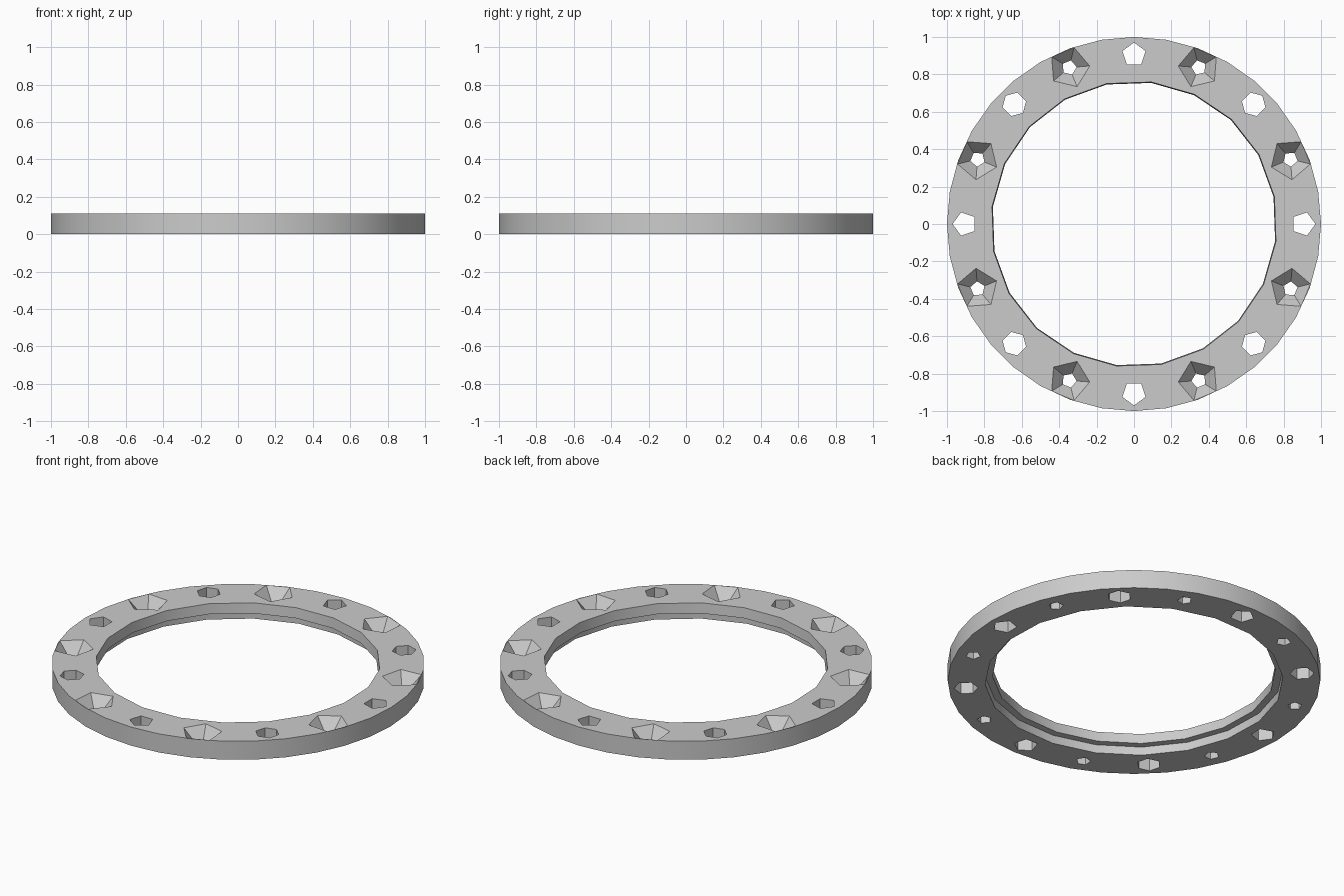
import bpy, bmesh, math

cube = bpy.data.objects.get("Cube")
if cube:
    bpy.data.objects.remove(cube, do_unlink=True)

HEIGHT = 0.11
HOLE_CIRCLE = 0.905

grey = bpy.data.materials.new("plain grey")
grey.use_nodes = True
grey.diffuse_color = (0.6, 0.6, 0.6, 1)
grey.node_tree.nodes["Principled BSDF"].inputs["Base Color"].default_value = (0.6, 0.6, 0.6, 1)


def add_loft(bm, sides, sections, phase=0.0, centre=(0, 0)):
    """Closed solid through regular polygons given as (z, radius), bottom to top."""
    rings = []
    for z, r in sections:
        ring = []
        for i in range(sides):
            a = phase + math.tau * i / sides
            ring.append(bm.verts.new((centre[0] + r * math.cos(a), centre[1] + r * math.sin(a), z)))
        rings.append(ring)
    bm.faces.new(rings[0][::-1])
    bm.faces.new(rings[-1])
    for low, high in zip(rings, rings[1:]):
        for i in range(sides):
            j = (i + 1) % sides
            bm.faces.new((low[i], low[j], high[j], high[i]))


def to_object(bm, name):
    mesh = bpy.data.meshes.new(name)
    bm.to_mesh(mesh)
    bm.free()
    mesh.materials.append(grey)
    obj = bpy.data.objects.new(name, mesh)
    bpy.context.collection.objects.link(obj)
    return obj


# Outer disc
bm = bmesh.new()
add_loft(bm, 36, [(0, 1), (HEIGHT, 1)])
flange = to_object(bm, "flange_ring")

# Bore with a wider recess below, leaving a ledge under the ring
bm = bmesh.new()
add_loft(bm, 20, [(-0.05, 0.80), (0.05, 0.80), (0.05, 0.76), (0.2, 0.772)], math.radians(11))
cutters = [to_object(bm, "bore_cutter")]

# Sixteen holes: plain pentagons and hexagons alternate with countersunk pentagons
bm = bmesh.new()
for i in range(16):
    a = math.tau * i / 16
    centre = (HOLE_CIRCLE * math.cos(a), HOLE_CIRCLE * math.sin(a))
    if i % 2:
        add_loft(bm, 5, [(-0.05, 0.04), (0.04, 0.04), (0.12, 0.12)], a + math.pi, centre)
    else:
        sides = 6 if i % 4 else 5
        add_loft(bm, sides, [(-0.05, 0.065), (0.2, 0.065)], a, centre)
cutters.append(to_object(bm, "bolt_hole_cutter"))

# Cut everything and remove the cutters
bpy.ops.object.select_all(action='DESELECT')
bpy.context.view_layer.objects.active = flange
flange.select_set(True)
for cutter in cutters:
    cutter.hide_render = True
    mod = flange.modifiers.new(cutter.name, 'BOOLEAN')
    mod.operation = 'DIFFERENCE'
    mod.solver = 'EXACT'
    mod.object = cutter
    bpy.ops.object.modifier_apply(modifier=mod.name)
    bpy.data.objects.remove(cutter, do_unlink=True)

bpy.ops.object.shade_smooth_by_angle(angle=math.radians(25))
